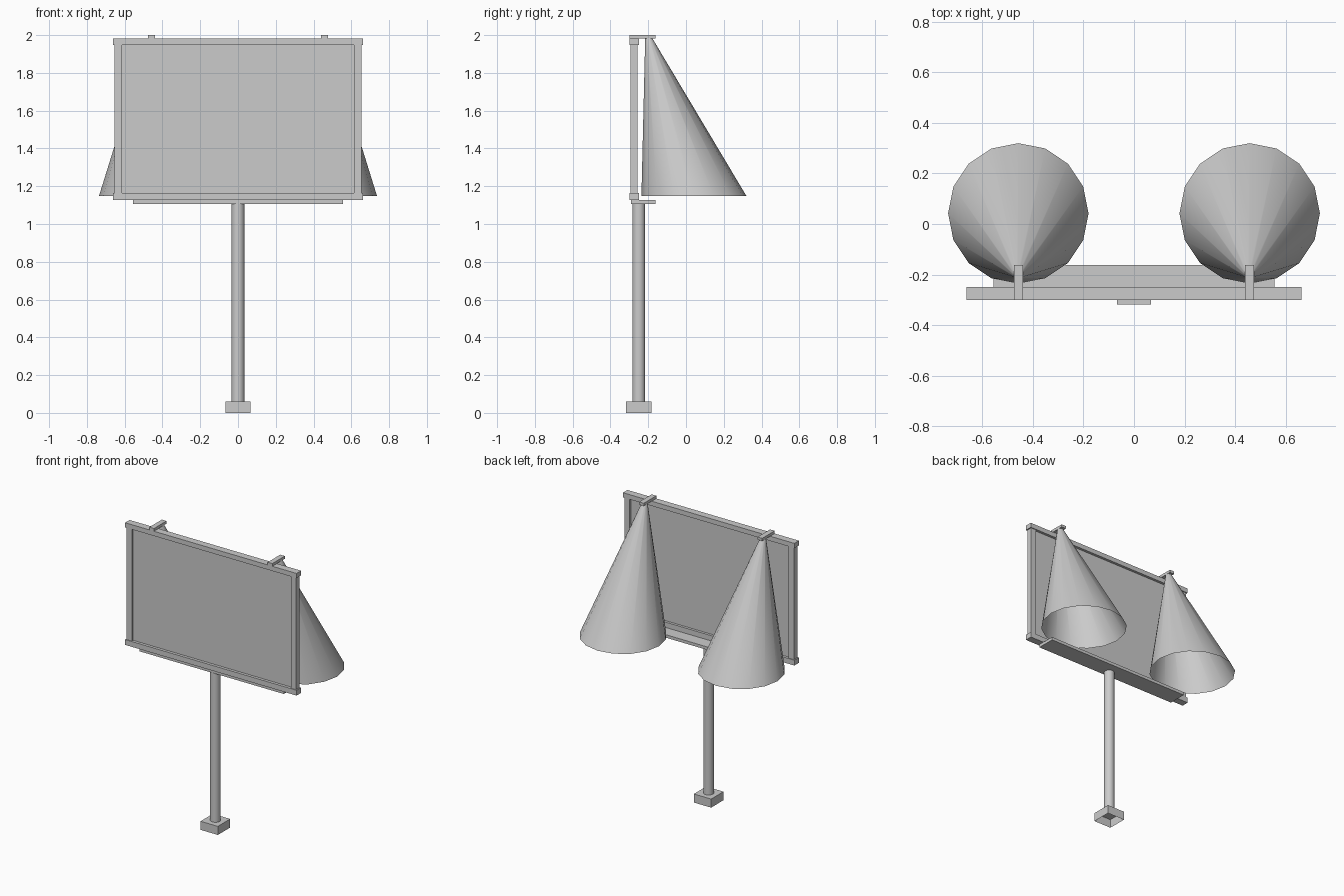
import bpy, bmesh, math
from mathutils import Vector

old = bpy.data.objects.get("Cube")
if old:
    bpy.data.objects.remove(old, do_unlink=True)

GREY = (0.6, 0.6, 0.6, 1.0)
grey = bpy.data.materials.new("plain_grey")
grey.use_nodes = True
grey.diffuse_color = GREY
grey.node_tree.nodes["Principled BSDF"].inputs["Base Color"].default_value = GREY


def finish(name, bm, smooth=False):
    mesh = bpy.data.meshes.new(name)
    bm.to_mesh(mesh)
    bm.free()
    mesh.materials.append(grey)
    obj = bpy.data.objects.new(name, mesh)
    bpy.context.collection.objects.link(obj)
    if smooth:
        bpy.ops.object.select_all(action='DESELECT')
        obj.select_set(True)
        bpy.context.view_layer.objects.active = obj
        bpy.ops.object.shade_smooth_by_angle(angle=math.radians(30))
    return obj


def box(name, low, high, open_bottom=False):
    """Axis-aligned box between two corners."""
    low, high = Vector(low), Vector(high)
    bm = bmesh.new()
    bmesh.ops.create_cube(bm, size=1)
    for v in bm.verts:
        v.co = (low + high) / 2 + v.co * (high - low)
    if open_bottom:
        bm.normal_update()
        bottom = [f for f in bm.faces if f.normal.z < -0.9]
        bmesh.ops.delete(bm, geom=bottom, context='FACES_ONLY')
    return finish(name, bm)


def tube(name, bottom, r_bottom, top, r_top, sides=16, cap_top=False):
    """Open shell between two level circles, which may be offset."""
    bm = bmesh.new()
    rings = []
    for centre, r in ((bottom, r_bottom), (top, r_top)):
        angles = [2 * math.pi * i / sides for i in range(sides)]
        rings.append([bm.verts.new(Vector(centre) + Vector((r * math.cos(a), r * math.sin(a), 0)))
                      for a in angles])
    low, high = rings
    for i in range(sides):
        j = (i + 1) % sides
        bm.faces.new((low[i], low[j], high[j], high[i]))
    if cap_top:
        bm.faces.new(high)
    return finish(name, bm, smooth=True)


# Base and pole
box("base_foot", (-0.067, -0.318, 0), (0.067, -0.182, 0.06), open_bottom=True)
tube("pole", (0, -0.25, 0.06), 0.034, (0, -0.25, 1.106), 0.034)

# Walkway under the sign
box("walkway", (-0.557, -0.29, 1.106), (0.557, -0.162, 1.127))

# Sign panel and its rails
box("sign_panel", (-0.617, -0.28, 1.15), (0.617, -0.268, 1.965))
box("bottom_rail", (-0.663, -0.3, 1.127), (0.663, -0.25, 1.164))
box("top_rail", (-0.663, -0.3, 1.948), (0.663, -0.25, 1.981))

# Side posts, lamp arms and light cones on both sides
for side, s in (("left", 1), ("right", -1)):
    inner, outer = sorted((s * 0.615, s * 0.655))
    box(side + "_post", (inner, -0.295, 1.164), (outer, -0.256, 1.948))
    x = s * 0.458
    box(side + "_lamp_arm", (x - 0.018, -0.3, 1.981), (x + 0.018, -0.162, 2.0))
    tube(side + "_light_cone", (x, 0.042, 1.148), 0.278,
         (x, -0.198, 1.986), 0.018, cap_top=True)
